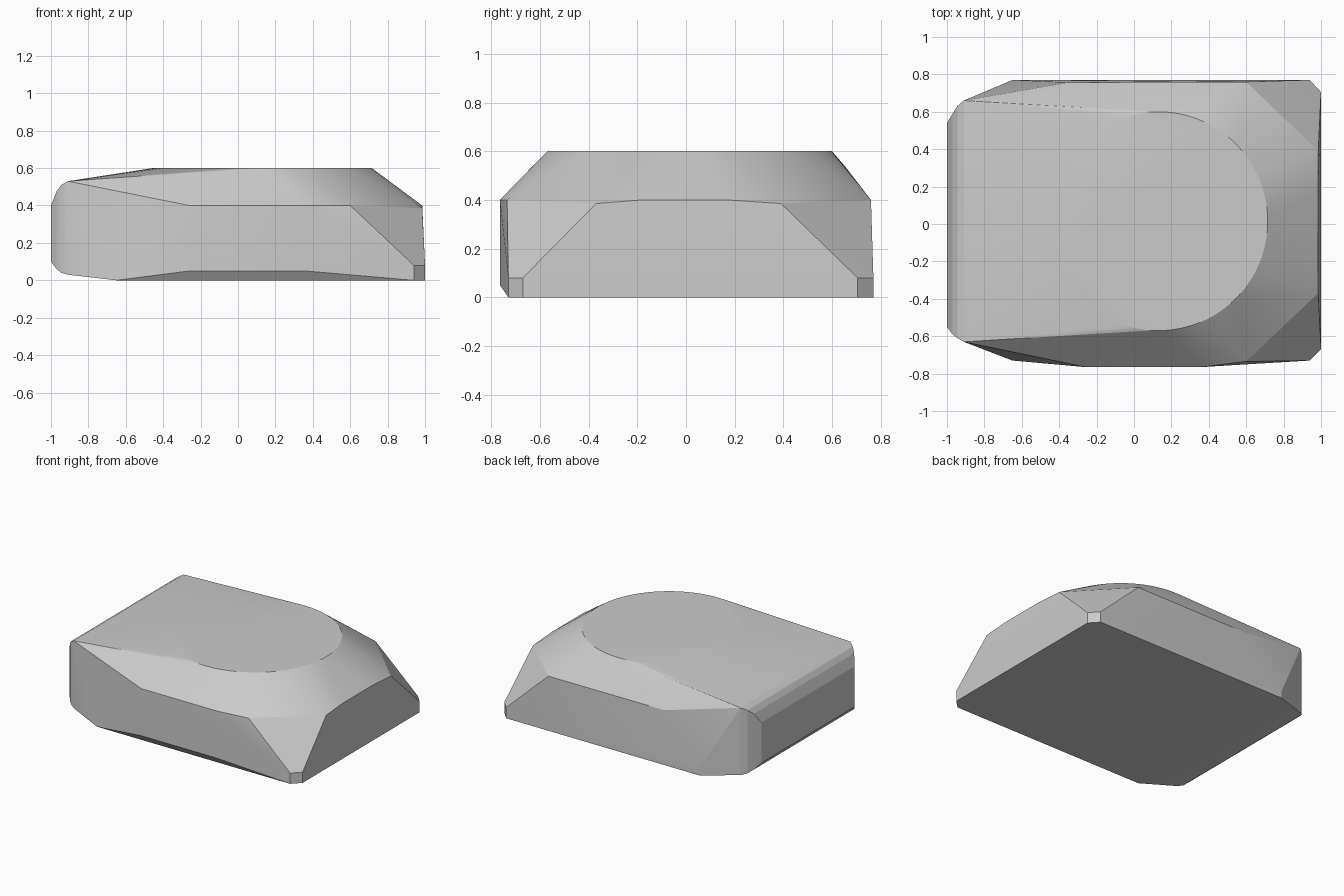
import bpy, bmesh
from math import cos, sin, pi, radians

cube = bpy.data.objects.get("Cube")
if cube:
    bpy.data.objects.remove(cube)

grey = bpy.data.materials.new("plain grey")
grey.use_nodes = True
colour = (0.6, 0.6, 0.6, 1)
grey.diffuse_color = colour
grey.node_tree.nodes["Principled BSDF"].inputs["Base Color"].default_value = colour


def ring(x, front, back, *heights):
    """Points at one x, on the front and back sides, at each height."""
    return [(x, y, z) for y in (front, back) for z in heights]


points = []

# Round flat crown
R, SEGMENTS = 0.585, 96
for i in range(SEGMENTS):
    a = 2 * pi * i / SEGMENTS
    points.append((0.13 + R * cos(a), 0.015 + R * sin(a), 0.6))

# Rounded left end
points += ring(-1.0, -0.55, 0.54, 0.1, 0.4)
points += ring(-0.97, -0.59, 0.59, 0.06, 0.475)
points += ring(-0.945, -0.61, 0.63, 0.04, 0.51)
points += ring(-0.91, -0.63, 0.66, 0.03, 0.53)

# Base and its small right corner chamfers
points += ring(-0.65, -0.73, 0.77, 0)
points += ring(0.94, -0.73, 0.77, 0, 0.08)
points += ring(1.0, -0.67, 0.705, 0, 0.08)

# Front and back shoulders
points += [(x, -0.765, z) for x in (-0.26, 0.36) for z in (0.05, 0.4)]
points += [(-0.65, 0.77, 0.05), (-0.35, 0.757, 0.4)]
points += ring(0.6, -0.735, 0.76, 0.4)

# Right shoulder
points += ring(0.985, -0.37, 0.39, 0.385)
points += ring(0.985, -0.18, 0.17, 0.4)

# Wrap everything in one convex shell
bm = bmesh.new()
for p in points:
    bm.verts.new(p)
hull = bmesh.ops.convex_hull(bm, input=bm.verts)
loose = {g for g in hull["geom_interior"] + hull["geom_unused"]
         if isinstance(g, bmesh.types.BMVert)}
bmesh.ops.delete(bm, geom=list(loose), context="VERTS")
bmesh.ops.dissolve_limit(bm, angle_limit=radians(0.5),
                         verts=bm.verts, edges=bm.edges)
bmesh.ops.recalc_face_normals(bm, faces=bm.faces)

mesh = bpy.data.meshes.new("faceted_shell")
bm.to_mesh(mesh)
bm.free()
mesh.materials.append(grey)
shell = bpy.data.objects.new("faceted_shell", mesh)
bpy.context.collection.objects.link(shell)
bpy.context.view_layer.objects.active = shell
shell.select_set(True)
bpy.ops.object.shade_smooth_by_angle(angle=radians(12))
